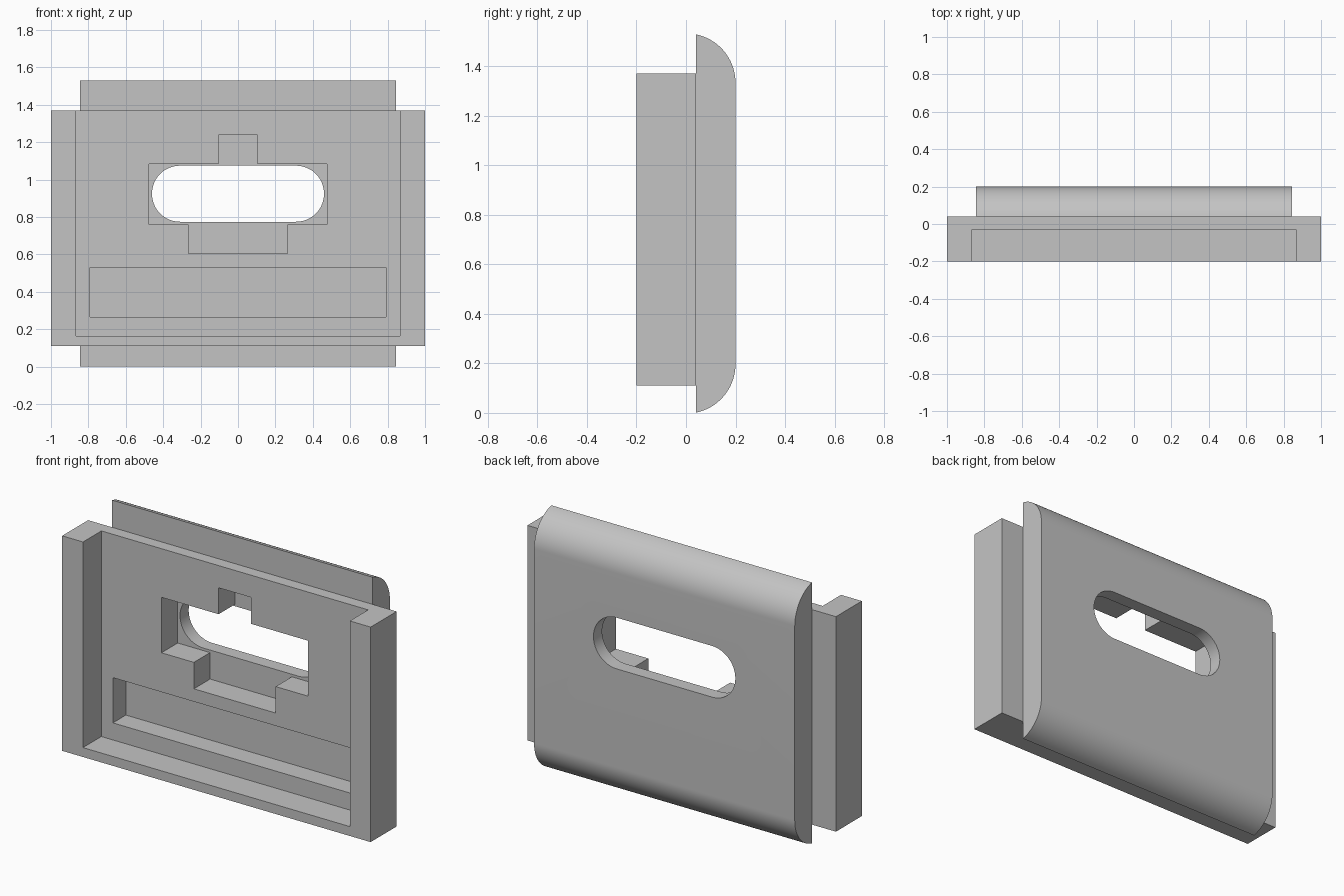
import bpy
import bmesh
from math import sin, cos, pi, radians
from mathutils import Vector

cube = bpy.data.objects.get("Cube")
if cube:
    bpy.data.objects.remove(cube, do_unlink=True)

grey = bpy.data.materials.new("plain_grey")
grey.use_nodes = True
grey.diffuse_color = (0.55, 0.55, 0.55, 1)
grey.node_tree.nodes["Principled BSDF"].inputs["Base Color"].default_value = (0.55, 0.55, 0.55, 1)


def extrude(name, points, direction, helper=False):
    """Closed solid swept from a planar outline."""
    bm = bmesh.new()
    face = bm.faces.new([bm.verts.new(p) for p in points])
    swept = bmesh.ops.extrude_face_region(bm, geom=[face])["geom"]
    moved = [v for v in swept if isinstance(v, bmesh.types.BMVert)]
    bmesh.ops.translate(bm, verts=moved, vec=Vector(direction))
    bmesh.ops.recalc_face_normals(bm, faces=bm.faces)
    mesh = bpy.data.meshes.new(name)
    bm.to_mesh(mesh)
    bm.free()
    mesh.materials.append(grey)
    obj = bpy.data.objects.new(name, mesh)
    bpy.context.collection.objects.link(obj)
    if helper:
        obj.hide_render = True
        obj.hide_set(True)
        obj.display_type = 'WIRE'
    return obj


def slab(name, outline, y0, y1, helper=False):
    """Front outline of (x, z) pairs swept from y0 to y1."""
    return extrude(name, [(x, y0, z) for x, z in outline], (0, y1 - y0, 0), helper)


def rect(half, z0, z1):
    return [(-half, z0), (half, z0), (half, z1), (-half, z1)]


def arc(cx, cy, r, a0, a1, steps=24):
    return [(cx + r * cos(a0 + (a1 - a0) * i / steps),
             cy + r * sin(a0 + (a1 - a0) * i / steps)) for i in range(steps + 1)]


# Front body
body = slab("mount_body", rect(1, 0.11, 1.37), -0.2, 0.04)

# Back plate with rounded upper and lower edges
edge = math_edge = pi / 2 - 0.2
profile = arc(0, 0.197, 0.2, -edge, 0) + arc(0, 1.333, 0.2, 0, edge)
half = 0.845
plate = extrude("back_plate", [(-half, y, z) for y, z in profile],
                (2 * half, 0, 0), helper=True)

# Front recess, open at the top
recess = slab("recess_cutter", rect(0.865, 0.165, 1.5), -0.3, -0.03, True)

# Stepped pocket, mirrored about the centre
right_side = [(0.265, 0.605), (0.265, 0.76), (0.475, 0.76),
              (0.475, 1.085), (0.105, 1.085), (0.105, 1.24)]
stepped = right_side + [(-x, z) for x, z in reversed(right_side)]
pocket = slab("pocket_cutter", stepped, -0.1, 0.12, True)

# Low rectangular pocket
low_pocket = slab("low_pocket_cutter", rect(0.79, 0.265, 0.53), -0.1, 0.09, True)

# Rounded slot through the back
stadium = arc(0.31, 0.925, 0.15, -pi / 2, pi / 2) + arc(-0.31, 0.925, 0.15, pi / 2, 3 * pi / 2)
slot = slab("slot_cutter", stadium, 0.0, 0.3, True)

# Join the plate, then cut the openings
for helper, operation in ((plate, 'UNION'), (recess, 'DIFFERENCE'), (pocket, 'DIFFERENCE'),
                          (low_pocket, 'DIFFERENCE'), (slot, 'DIFFERENCE')):
    mod = body.modifiers.new(helper.name, 'BOOLEAN')
    mod.object = helper
    mod.operation = operation
    mod.solver = 'EXACT'

# Bake the shape and drop the helpers
bpy.context.view_layer.update()
baked = bpy.data.meshes.new_from_object(
    body.evaluated_get(bpy.context.evaluated_depsgraph_get()))
body.modifiers.clear()
body.data = baked
for helper in (plate, recess, pocket, low_pocket, slot):
    bpy.data.objects.remove(helper, do_unlink=True)

# Smooth rounded surfaces, crisp corners
bpy.ops.object.select_all(action='DESELECT')
body.select_set(True)
bpy.context.view_layer.objects.active = body
bpy.ops.object.shade_smooth_by_angle(angle=radians(30))
